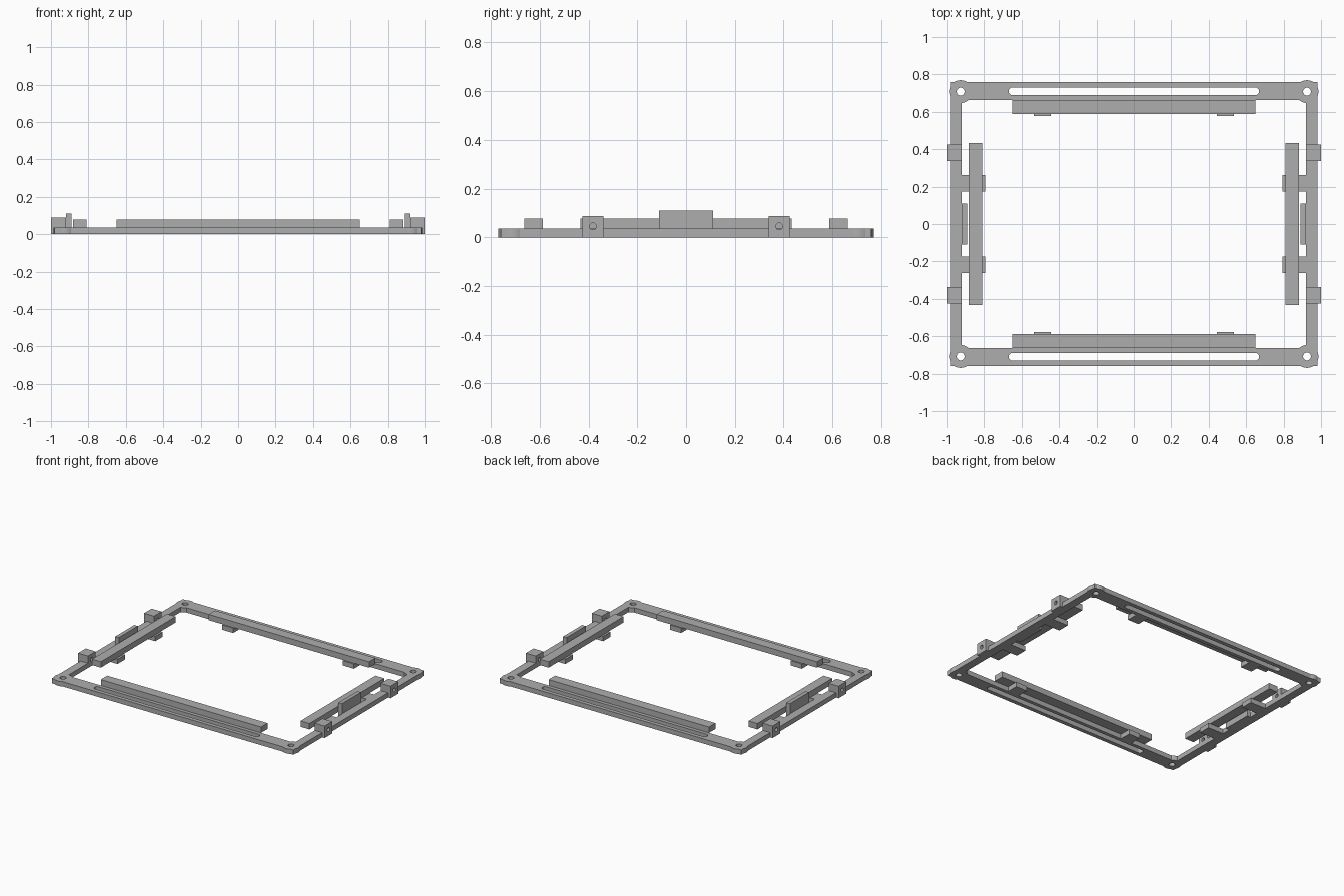
import bpy
from math import acos, asin, cos, sin, pi
from mathutils import Matrix

cube = bpy.data.objects.get("Cube")
if cube:
    bpy.data.objects.remove(cube, do_unlink=True)

grey = bpy.data.materials.new("plain grey")
grey.use_nodes = True
COLOUR = (0.42, 0.42, 0.42, 1)
grey.diffuse_color = COLOUR
grey.node_tree.nodes["Principled BSDF"].inputs["Base Color"].default_value = COLOUR

T = 0.035                      # frame thickness
OUT_X, OUT_Y = 0.98, 0.76      # outer edges
IN_X, IN_Y = 0.92, 0.663       # opening edges
BOSS_X, BOSS_Y, BOSS_R = 0.925, 0.708, 0.061
SIGNS = [(1, 1), (-1, 1), (-1, -1), (1, -1)]


def arc(cx, cy, r, start, end, n=8):
    steps = [start + (end - start) * i / n for i in range(n + 1)]
    return [(cx + r * cos(a), cy + r * sin(a)) for a in steps]


def circle(cx, cy, r, n=24):
    return arc(cx, cy, r, 0, 2 * pi, n)[:-1]


def four_way(quarter):
    """Mirror a quarter outline into a closed loop."""
    loop = []
    for sx, sy in SIGNS:
        pts = quarter if sx * sy > 0 else quarter[::-1]
        loop += [(sx * x, sy * y) for x, y in pts]
    return loop


def plate(name, loops, depth, matrix):
    """Extruded flat profile; inner loops become holes."""
    curve = bpy.data.curves.new(name, 'CURVE')
    curve.dimensions = '2D'
    curve.fill_mode = 'BOTH'
    curve.extrude = depth / 2
    for loop in loops:
        spline = curve.splines.new('POLY')
        spline.points.add(len(loop) - 1)
        for p, (x, y) in zip(spline.points, loop):
            p.co = (x, y, 0, 1)
        spline.use_cyclic_u = True
    temp = bpy.data.objects.new(name + "_profile", curve)
    bpy.context.collection.objects.link(temp)
    bpy.context.view_layer.update()
    graph = bpy.context.evaluated_depsgraph_get()
    mesh = bpy.data.meshes.new_from_object(temp.evaluated_get(graph))
    bpy.data.objects.remove(temp, do_unlink=True)
    mesh.materials.clear()
    mesh.materials.append(grey)
    for face in mesh.polygons:
        face.use_smooth = False
    obj = bpy.data.objects.new(name, mesh)
    obj.matrix_world = matrix
    bpy.context.collection.objects.link(obj)
    return obj


def box(name, x0, x1, y0, y1, z0, z1):
    bpy.ops.mesh.primitive_cube_add(size=1)
    obj = bpy.context.object
    obj.name = name
    obj.location = ((x0 + x1) / 2, (y0 + y1) / 2, (z0 + z1) / 2)
    obj.scale = (abs(x1 - x0), abs(y1 - y0), z1 - z0)
    obj.data.materials.append(grey)
    return obj


# Frame with round corner bosses, screw holes and long slots
side = acos((OUT_X - BOSS_X) / BOSS_R)
top = acos((OUT_Y - BOSS_Y) / BOSS_R)
outer = arc(BOSS_X, BOSS_Y, BOSS_R, -side, side)
outer += [(OUT_X, OUT_Y)]
outer += arc(BOSS_X, BOSS_Y, BOSS_R, pi / 2 - top, pi / 2 + top)
inner = arc(BOSS_X, BOSS_Y, BOSS_R, -acos((IN_X - BOSS_X) / BOSS_R),
            -pi - asin((IN_Y - BOSS_Y) / BOSS_R))
loops = [four_way(outer), four_way(inner)]
loops += [circle(sx * BOSS_X, sy * BOSS_Y, 0.021) for sx, sy in SIGNS]
for s in (1, -1):
    loops.append(arc(0.648, s * 0.71, 0.021, -pi / 2, pi / 2)
                 + arc(-0.648, s * 0.71, 0.021, pi / 2, 3 * pi / 2))
plate("frame", loops, T, Matrix.Translation((0, 0, T / 2)))

# Raised bars along each edge of the opening, and the upright plates
for s, end, flank in ((1, "back", "left"), (-1, "front", "right")):
    box(end + "_bar", -0.65, 0.65, s * 0.588, s * IN_Y, T, 0.078)
    box(flank + "_bar", s * 0.81, s * 0.882, -0.434, 0.434, T, 0.078)
    box(flank + "_upright_plate", s * 0.891, s * IN_X, -0.11, 0.11, 0, 0.11)

# Support tabs and drilled blocks
for sx, sy in SIGNS:
    place = ("back_" if sy > 0 else "front_") + ("left" if sx > 0 else "right")
    box(place + "_end_tab", sx * 0.445, sx * 0.535, sy * 0.578, sy * IN_Y, 0, T)
    box(place + "_side_tab", sx * 0.795, sx * IN_X, sy * 0.175, sy * 0.262, 0, T)
    half, high = 0.044, 0.088
    outline = [(-half, 0), (half, 0), (half, high), (-half, high)]
    upright = Matrix(((0, 0, 1, sx * 0.96), (1, 0, 0, sy * 0.382),
                      (0, 1, 0, 0), (0, 0, 0, 1)))
    plate(place + "_drilled_block", [outline, circle(0, 0.045, 0.014)], 0.08, upright)
